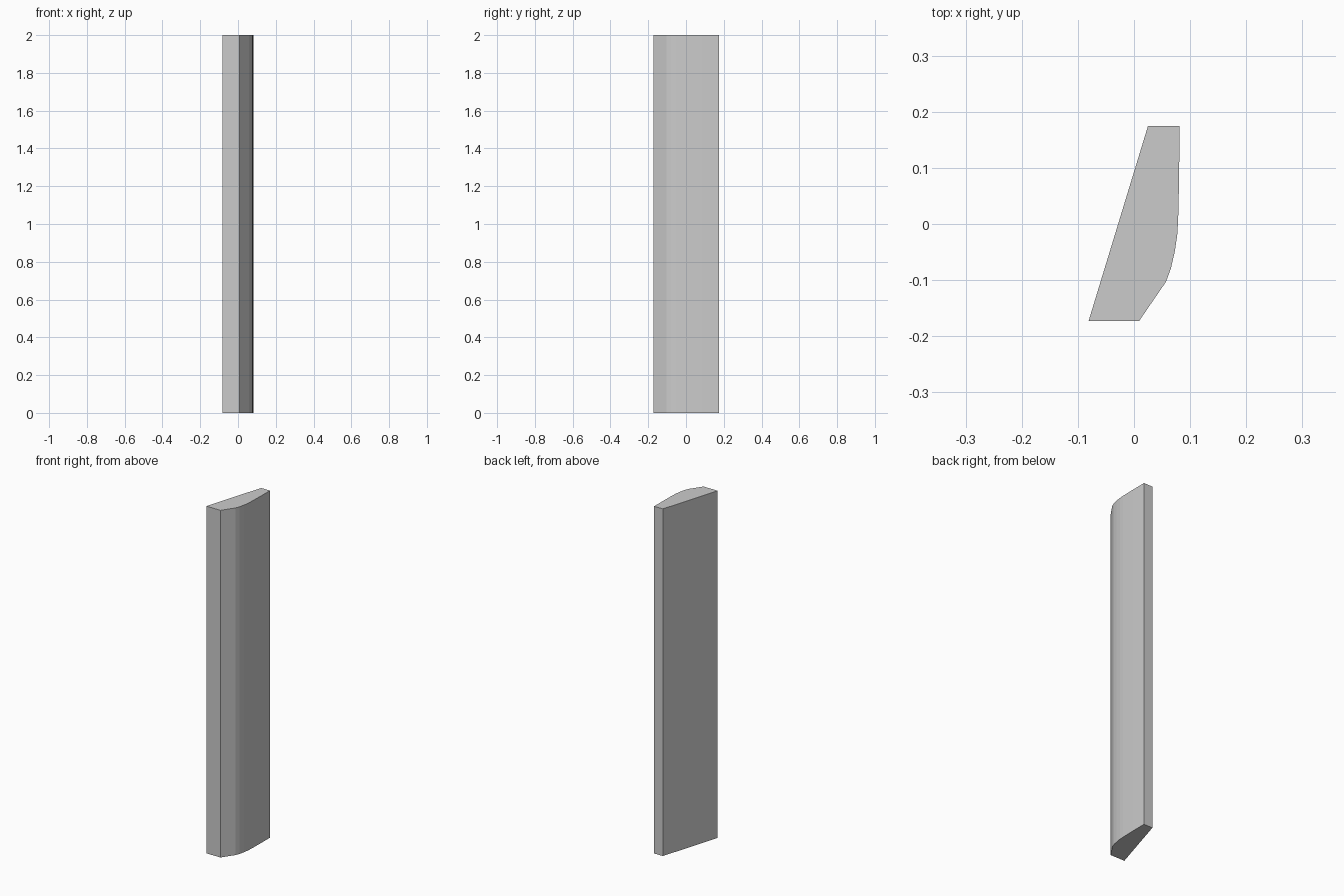
import bpy, bmesh

if "Cube" in bpy.data.objects:
    bpy.data.objects.remove(bpy.data.objects["Cube"])

# Plan outline: slanted back, flat ends, chamfer and curved front face
profile = [(-0.081, -0.173), (0.009, -0.173), (0.057, -0.103),
           (0.0655, -0.08), (0.0725, -0.05), (0.077, -0.02), (0.0787, 0.008),
           (0.0805, 0.085), (0.081, 0.175), (0.025, 0.175)]
HEIGHT = 2.0

# Extrude the outline into a tall strip
bm = bmesh.new()
base = bm.faces.new([bm.verts.new((x, y, 0)) for x, y in profile])
top = bmesh.ops.extrude_face_region(bm, geom=[base], use_keep_orig=True)
bmesh.ops.translate(bm, vec=(0, 0, HEIGHT),
                    verts=[g for g in top["geom"] if isinstance(g, bmesh.types.BMVert)])
bmesh.ops.recalc_face_normals(bm, faces=bm.faces)

mesh = bpy.data.meshes.new("moulding_strip")
bm.to_mesh(mesh)
bm.free()
strip = bpy.data.objects.new("moulding_strip", mesh)
bpy.context.collection.objects.link(strip)
